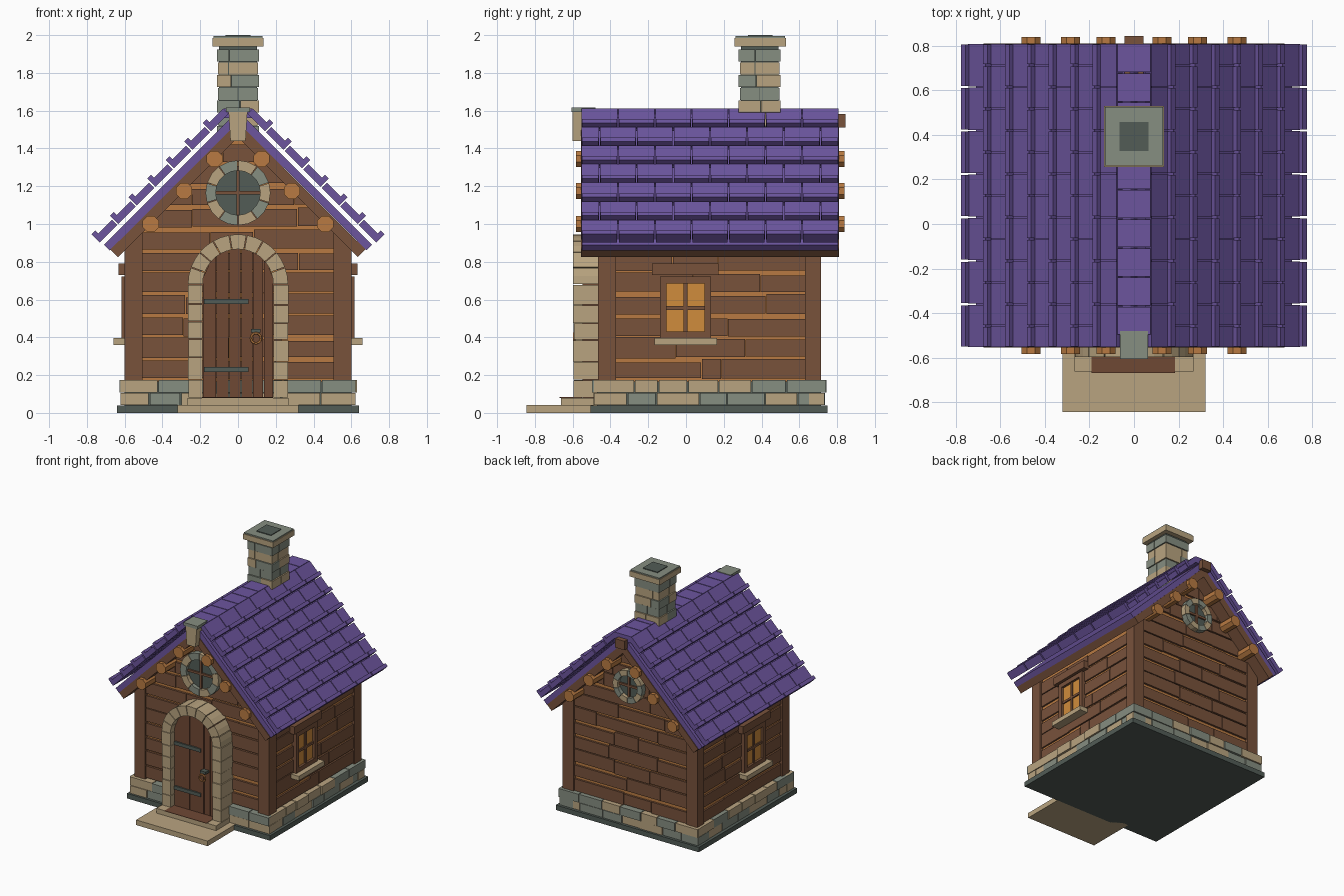
import bpy, bmesh, math, random
from mathutils import Matrix, Vector

if "Cube" in bpy.data.objects:
    bpy.data.objects.remove(bpy.data.objects["Cube"])

random.seed(4)


def mat(name, hexcol):
    m = bpy.data.materials.new(name)
    rgb = [int(hexcol[i:i + 2], 16) / 255 for i in (0, 2, 4)]
    m.diffuse_color = [c / 12.92 if c < 0.04 else ((c + 0.055) / 1.055) ** 2.4 for c in rgb] + [1]
    m.use_nodes = True
    m.node_tree.nodes["Principled BSDF"].inputs["Base Color"].default_value = m.diffuse_color
    return m


BROWN, ORANGE = mat("timber brown", "78523B"), mat("raw wood orange", "B87A42")
PURPLE, TAN = mat("roof purple", "6C559E"), mat("sandstone", "B9A480")
GREY, DARK = mat("grey stone", "868E81"), mat("dark slate", "525C56")
GLOW, DOOR = mat("window glow", "D08C3C"), mat("door brown", "6F4834")


def prism(bm, prof, a, b, axis="y", mi=0):
    """Extrude a 2D profile along x or y from a to b."""
    put = (lambda p, t: (p[0], t, p[1])) if axis == "y" else (lambda p, t: (t, p[0], p[1]))
    lo = [bm.verts.new(put(p, a)) for p in prof]
    hi = [bm.verts.new(put(p, b)) for p in prof]
    n = len(prof)
    faces = [bm.faces.new(lo), bm.faces.new(hi[::-1])]
    faces += [bm.faces.new((lo[i], lo[(i + 1) % n], hi[(i + 1) % n], hi[i])) for i in range(n)]
    for f in faces:
        f.material_index = mi


def box(bm, x0, x1, y0, y1, z0, z1, mi=0):
    prism(bm, [(x0, z0), (x1, z0), (x1, z1), (x0, z1)], y0, y1, "y", mi)


def finish(name, bm, *mats):
    bmesh.ops.recalc_face_normals(bm, faces=bm.faces[:])
    me = bpy.data.meshes.new(name)
    bm.to_mesh(me)
    bm.free()
    for m in mats:
        me.materials.append(m)
    ob = bpy.data.objects.new(name, me)
    bpy.context.collection.objects.link(ob)
    return ob


def boxes(name, m, *dims):
    bm = bmesh.new()
    for d in dims:
        box(bm, *d)
    return finish(name, bm, m)


def clip_roof(bm, s=1.47):
    """Cut everything above the two roof slopes and cap the cuts."""
    for sx in (-1, 1):
        r = bmesh.ops.bisect_plane(bm, geom=bm.verts[:] + bm.edges[:] + bm.faces[:],
                                   plane_co=(0, 0, s), plane_no=(sx, 0, 1), clear_outer=True)
        bmesh.ops.holes_fill(bm, edges=[e for e in bm.edges if e.is_boundary])


def runs(a, b, step, jitter=0.25):
    """Split a..b into pieces of roughly the given length."""
    n = max(1, round((b - a) / step))
    cuts = [a] + [a + (b - a) * (i + random.uniform(-jitter, jitter)) / n for i in range(1, n)] + [b]
    return list(zip(cuts, cuts[1:]))


# foundation slab and two courses of stones
boxes("foundation_slab", DARK, (-0.64, 0.64, -0.505, 0.75, 0, 0.04))
boxes("stone_core", DARK, (-0.6, 0.6, -0.47, 0.715, 0.03, 0.165))
bm = bmesh.new()
for z0, z1, off in ((0.042, 0.104, 0.0), (0.108, 0.175, 0.008)):
    def out():
        return random.uniform(-0.008, 0) + off - 0.008
    for a, b in runs(-0.625, 0.625, 0.19):
        for y0, y1 in ((-0.5 - out(), -0.4), (0.65, 0.745 + out())):
            box(bm, a + 0.003, b - 0.003, y0, y1, z0, z1, int(random.random() < 0.45))
    for a, b in runs(-0.49, 0.735, 0.17):
        for sx in (-1, 1):
            x = sorted((sx * 0.5, sx * (0.63 + out())))
            box(bm, *x, a + 0.003, b - 0.003, z0, z1, int(random.random() < 0.4))
finish("foundation_stones", bm, TAN, GREY)

# wall body seen between the planks
bm = bmesh.new()
prism(bm, [(-0.578, 0.1), (0.578, 0.1), (0.578, 0.88), (0, 1.458), (-0.578, 0.88)], -0.435, 0.69)
finish("wall_body", bm, ORANGE)

# horizontal planks on all four walls, trimmed under the roof
bm = bmesh.new()
for row in range(11):
    z0 = 0.172 + row * 0.115
    for y0, y1 in ((-0.452, -0.43), (0.685, 0.706)):
        for a, b in runs(-0.55, 0.55, 0.36, 0.4):
            box(bm, a + 0.002, b - 0.002, y0, y1, z0 + random.uniform(0.002, 0.012),
                z0 + 0.115 - random.uniform(0, 0.022))
    if row < 6:
        for sx in (-1, 1):
            for a, b in runs(-0.4, 0.66, 0.34, 0.4):
                box(bm, *sorted((sx * 0.57, sx * 0.591)), a + 0.002, b - 0.002,
                    z0 + random.uniform(0.002, 0.012), z0 + 0.115 - random.uniform(0, 0.022))
clip_roof(bm)
finish("wall_planks", bm, BROWN)

# corner posts
bm = bmesh.new()
for sx in (-1, 1):
    for y0, y1 in ((-0.465, -0.37), (0.63, 0.715)):
        box(bm, *sorted((sx * 0.505, sx * 0.602)), y0, y1, 0.17, 0.96)
clip_roof(bm)
finish("corner_posts", bm, BROWN)


def slope(bm, s0, s1, d1, y0, y1, d0=None):
    """Slab on both 45 degree slopes: s = x+z (height), d = x-z (down-slope)."""
    pts = [(s0, -s0 if d0 is None else d0), (s0, d1), (s1, d1), (s1, -s1 if d0 is None else d0)]
    for sx in (-1, 1):
        prism(bm, [(sx * (s + d) / 2, (s - d) / 2) for s, d in pts], y0, y1)


# roof: timber deck, purple underlay, tiles with raised lower lips
bm = bmesh.new()
slope(bm, 1.46, 1.54, -0.19, -0.555, 0.81)
finish("roof_deck", bm, BROWN)
bm = bmesh.new()
slope(bm, 1.54, 1.60, -0.18, -0.55, 0.805)
finish("roof_underlay", bm, PURPLE)
bm = bmesh.new()
STEP = 1.375 / 7
for row in range(7):
    d0 = -1.545 + row * STEP
    n, w = 7, 1.365 / 7
    cuts = [-0.555] + [-0.555 + w * (i + (0.5 if row % 2 else 0)) for i in range(0 if row % 2 else 1, n)] + [0.81]
    for a, b in zip(cuts, cuts[1:]):
        slope(bm, 1.635, 1.69, d0 + STEP - 0.03, a + 0.003, b - 0.003, d0 + 0.012)
        slope(bm, 1.635, 1.722, d0 + STEP, a + 0.005, b - 0.005, d0 + STEP - 0.04)
finish("roof_tiles", bm, PURPLE)
bm = bmesh.new()
for a, b in runs(-0.5, 0.81, 0.125, 0):
    prism(bm, [(-0.08, 1.56), (0.08, 1.56), (0.075, 1.612), (-0.075, 1.612)], a + 0.003, b - 0.003)
finish("ridge_tiles", bm, PURPLE)

# log purlins poking out at both gables, ridge beam, front keystone
bm = bmesh.new()
for x, z in ((0.125, 1.345), (0.285, 1.175), (0.462, 1.0)):
    for sx in (-1, 1):
        prism(bm, [(sx * x + 0.046 * math.cos(math.pi * (i + 0.5) / 4), z + 0.046 * math.sin(math.pi * (i + 0.5) / 4))
                   for i in range(8)], -0.583, 0.84)
finish("purlins", bm, ORANGE)
boxes("ridge_beam", BROWN, (-0.042, 0.042, 0.6, 0.845, 1.51, 1.582))
bm = bmesh.new()
prism(bm, [(-0.04, 1.44), (0.04, 1.44), (0.05, 1.595), (-0.05, 1.595)], -0.6, -0.5)
box(bm, -0.063, 0.063, -0.607, -0.48, 1.592, 1.617, 1)
finish("keystone", bm, TAN, GREY)

# chimney
bm = bmesh.new()
box(bm, -0.1, 0.1, 0.29, 0.49, 1.4, 1.95, 2)
for row in range(7):
    z0 = 1.452 + row * 0.0676
    g = random.uniform(-0.05, 0.05)
    o = random.choice((0, 0.006))
    base = 1 if row in (3, 6) else 0
    for k, (x0, x1) in enumerate(((-0.105 - o, g - 0.002), (g + 0.002, 0.105 + o))):
        for j, (y0, y1) in enumerate(((0.285 - o, 0.388 + g / 2), (0.392 + g / 2, 0.495 + o))):
            box(bm, x0, x1, y0, y1, z0 + 0.002, z0 + 0.066, base if random.random() < 0.75 else 1 - base)
box(bm, -0.135, 0.135, 0.257, 0.53, 1.94, 1.984)
box(bm, -0.13, 0.13, 0.262, 0.525, 1.984, 1.994, 1)
box(bm, -0.066, 0.066, 0.328, 0.458, 1.99, 2.0, 2)
finish("chimney", bm, TAN, GREY, DARK)


def wedge(cx, cz, r0, r1, a, b):
    return [(cx + r * math.cos(t), cz + r * math.sin(t))
            for r, t in ((r0, a), (r1, a), (r1, (a + b) / 2), (r1, b), (r0, b), (r0, (a + b) / 2))]


# door arch: stacked jambs and wedge stones
bm = bmesh.new()
for sx in (-1, 1):
    for a, b in runs(0.08, 0.68, 0.1, 0.15):
        o = random.uniform(0, 0.006)
        box(bm, *sorted((sx * 0.187, sx * (0.262 + o))), -0.592 - o, -0.44, a + 0.002, b - 0.002)
for i in range(9):
    a = math.pi * i / 9
    prism(bm, wedge(0, 0.68, 0.187, 0.265, a + 0.01, a + math.pi / 9 - 0.01), -0.597, -0.44)
finish("door_arch", bm, TAN)

# arched door made of vertical boards
bm = bmesh.new()
xs = [-0.187, -0.115, -0.048, 0.016, 0.078, 0.135, 0.187]
for i, (a, b) in enumerate(zip(xs, xs[1:])):
    top = [(x, 0.68 + math.sqrt(max(0, 0.188 ** 2 - x * x))) for x in (b - 0.002, (a + b) / 2, a + 0.002)]
    prism(bm, [(a + 0.002, 0.08), (b - 0.002, 0.08)] + top, -0.545 - 0.004 * (i % 2), -0.45)
finish("door", bm, DOOR)
boxes("door_hinges", DARK, *[(-0.18, 0.055, -0.558, -0.54, z - 0.014, z + 0.014) for z in (0.23, 0.59)])
boxes("handle_plate", DARK, (0.07, 0.12, -0.585, -0.54, 0.425, 0.445))
bpy.ops.mesh.primitive_torus_add(location=(0.095, -0.592, 0.395), rotation=(math.pi / 2, 0, 0), major_radius=0.027,
                                 minor_radius=0.007, major_segments=12, minor_segments=6)
ring = bpy.context.object
ring.name = "door_ring"
ring.data.materials.append(ORANGE)

# steps and mat
boxes("front_steps", TAN, (-0.32, 0.32, -0.845, -0.45, 0.0, 0.041), (-0.267, 0.267, -0.662, -0.45, 0.041, 0.08))
bm = bmesh.new()
box(bm, -0.19, 0.185, -0.67, -0.55, 0.08, 0.083)
finish("door_mat", bm, DOOR)


# round gable windows
def round_window(name, face, sy, r0, r1, n):
    cz = 1.165
    bm = bmesh.new()
    for i in range(n):
        a = 2 * math.pi * (i - 0.5) / n
        prism(bm, wedge(0, cz, r0, r1, a + 0.012, a + 2 * math.pi / n - 0.012), face, face + sy * 0.05, "y", i % 2)
    finish(name + "_surround", bm, TAN, GREY)
    bm = bmesh.new()
    prism(bm, [(r0 * 1.02 * math.cos(t * math.pi / 12), cz + r0 * 1.02 * math.sin(t * math.pi / 12))
               for t in range(24)], face, face + sy * 0.02)
    finish(name + "_glass", bm, DARK)
    y = sorted((face, face + sy * 0.032))
    boxes(name + "_bars", BROWN, (-0.009, 0.009, *y, cz - r0, cz + r0), (-r0, r0, *y, cz - 0.009, cz + 0.009))


round_window("front_round_window", -0.445, -1, 0.118, 0.172, 10)
round_window("back_round_window", 0.7, 1, 0.088, 0.132, 10)

# side windows with frame, glowing panes, sill and lintel
for sx, side in ((-1, "left"), (1, "right")):
    def bar(x, *rest):
        return (*sorted((sx * 0.56, sx * x)), *rest)
    boxes(side + "_window_panes", GLOW, bar(0.599, -0.11, 0.11, 0.42, 0.70))
    boxes(side + "_window_frame", BROWN, bar(0.618, -0.137, -0.102, 0.395, 0.722), bar(0.618, 0.098, 0.132, 0.395, 0.722),
          bar(0.618, -0.102, 0.098, 0.395, 0.43), bar(0.618, -0.102, 0.098, 0.685, 0.722),
          bar(0.61, -0.012, 0.008, 0.43, 0.685), bar(0.609, -0.102, 0.098, 0.546, 0.565))
    boxes(side + "_window_sill", TAN, bar(0.66, -0.166, 0.163, 0.36, 0.396))
    boxes(side + "_window_lintel", BROWN, bar(0.632, -0.18, 0.173, 0.73, 0.792))
